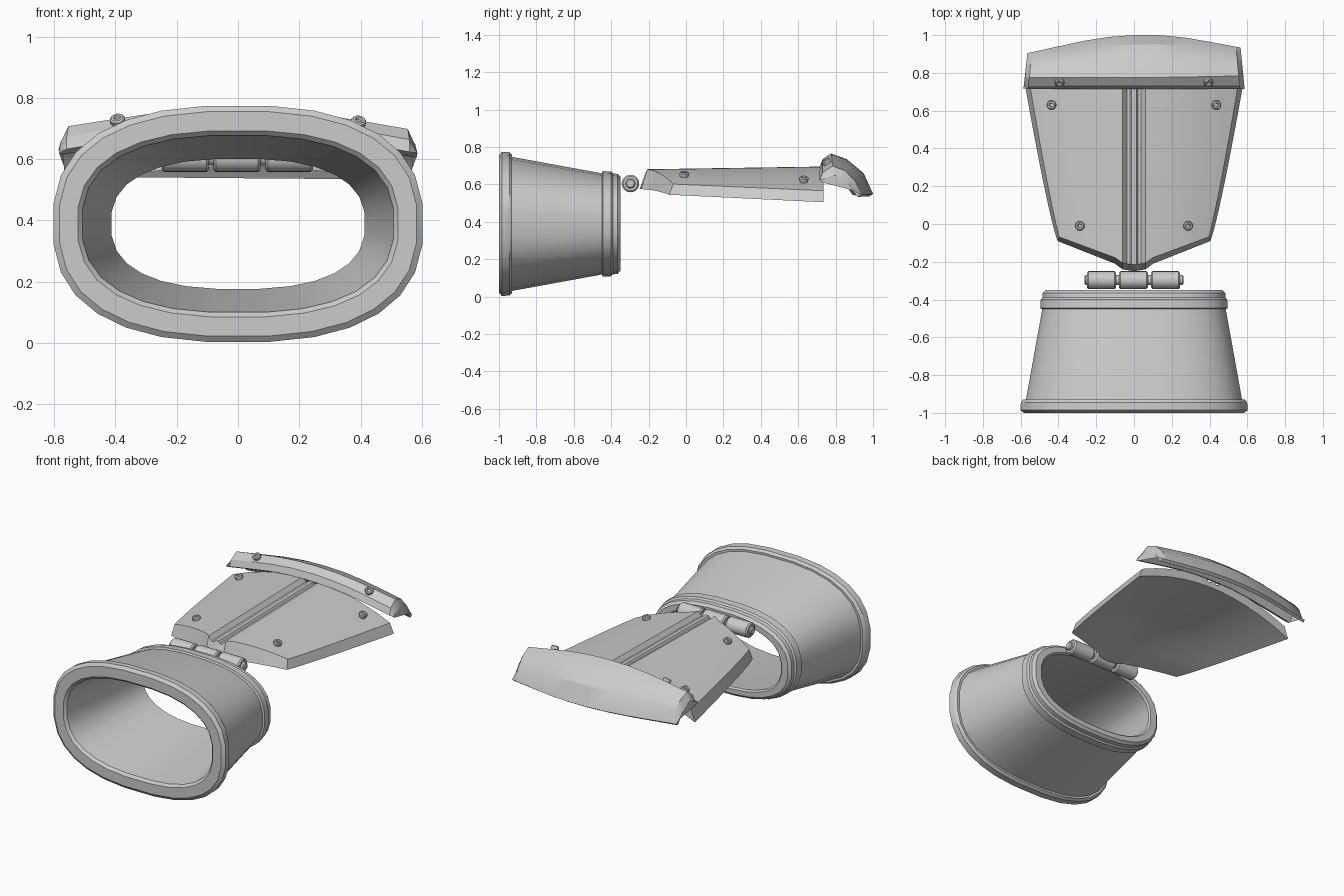
import bpy, bmesh, math
from mathutils import Vector, Matrix

if "Cube" in bpy.data.objects:
    bpy.data.objects.remove(bpy.data.objects["Cube"])


def finish(name, bm, angle=30):
    bmesh.ops.recalc_face_normals(bm, faces=bm.faces)
    me = bpy.data.meshes.new(name)
    bm.to_mesh(me)
    bm.free()
    ob = bpy.data.objects.new(name, me)
    bpy.context.collection.objects.link(ob)
    bpy.ops.object.select_all(action='DESELECT')
    ob.select_set(True)
    bpy.context.view_layer.objects.active = ob
    bpy.ops.object.shade_smooth_by_angle(angle=math.radians(angle))
    return ob


def loft(name, rings, wrap=False, angle=30):
    """Skin closed rings; either wrap round to the first ring or cap both ends."""
    bm = bmesh.new()
    vs = [[bm.verts.new(p) for p in r] for r in rings]
    n, m = len(rings), len(rings[0])
    for i in range(n if wrap else n - 1):
        a, b = vs[i], vs[(i + 1) % n]
        for j in range(m):
            k = (j + 1) % m
            bm.faces.new((a[j], a[k], b[k], b[j]))
    if not wrap:
        bm.faces.new(vs[0])
        bm.faces.new(vs[-1])
    return finish(name, bm, angle)


def lathe(name, profile, matrix, sides=20):
    """Spin (radius, height) points about local z."""
    rings = [[matrix @ Vector((r * math.cos(2 * math.pi * i / sides),
                               r * math.sin(2 * math.pi * i / sides), h))
              for i in range(sides)] for r, h in profile]
    return loft(name, rings)


# Wrist cuff: hollow rounded tube with a heavy rim in front and a band behind
def oval(y, a, b, sides=28, e=0.8):
    pts = []
    for i in range(sides):
        t = 2 * math.pi * (i + 0.5) / sides
        c, s = math.cos(t), math.sin(t)
        pts.append((math.copysign(abs(c) ** e, c) * a, y,
                    0.389 + math.copysign(abs(s) ** e, s) * b))
    return pts


cuff_profile = [(-0.985, .51, .29), (-1, .525, .305), (-1, .585, .368), (-.985, .605, .387),
                (-.945, .602, .385), (-.93, .59, .372), (-.93, .575, .36), (-.45, .488, .272),
                (-.445, .499, .284), (-.40, .496, .281), (-.39, .486, .271), (-.365, .486, .268),
                (-.35, .47, .252), (-.35, .425, .222), (-.36, .415, .213)]
loft("wrist_cuff", [oval(*p) for p in cuff_profile], wrap=True, angle=35)

# Hinge: three knuckles on a pin
along_x = Matrix.Rotation(math.pi / 2, 4, 'Y')
for i, cx in enumerate((-.172, -.003, .167)):
    h, r, b = .077, .047, .008
    lathe(f"hinge_knuckle_{i + 1}", [(r - b, -h), (r, b - h), (r, h - b), (r - b, h)],
          Matrix.Translation((cx, -.297, .605)) @ along_x)
lathe("hinge_pin", [(.02, -.262), (.026, -.256), (.026, .256), (.02, .262)],
      Matrix.Translation((0, -.297, .605)) @ along_x)


# Back-of-hand plate: arched tapering shell with a grooved spine
def plate_xy(u, v):
    x = u * (.405 + .172 * v ** .85)
    back = -.25 + .16 * abs(u)
    return x, back + (.735 - back) * v


def top_z(u, v):
    return .68 + .015 * v - (.072 + .05 * v) * u * u


def under_z(u, v):
    mid = .575 + .06 * min(1, v * 2.5)
    return mid - (mid - .545 + .04 * v) * u * u


half = [(0.012, -.012), (.02, -.026), (.038, -.026), (.06, 0),
        (.25, 0), (.42, 0), (.6, 0), (.8, 0), (1, 0)]
cols = [(-u, d) for u, d in reversed(half)] + half
rows = [0, .08, .2, .35, .5, .65, .8, .92, 1]
bm = bmesh.new()
top, under = [], []
for v in rows:
    tr, ur = [], []
    for u, drop in cols:
        groove = abs(u) < .1
        tv = .035 + .965 * v
        x, y = plate_xy(u * .955, tv)
        xb, yb = plate_xy(u, v)
        if groove:
            x = xb = u
        tr.append(bm.verts.new((x, y, top_z(0 if groove else u, tv) + drop - .012 * x)))
        ur.append(bm.verts.new((xb, yb, under_z(u, v))))
    top.append(tr)
    under.append(ur)
nr, nc = len(rows), len(cols)
for g in (top, under):
    for i in range(nr - 1):
        for j in range(nc - 1):
            bm.faces.new((g[i][j], g[i][j + 1], g[i + 1][j + 1], g[i + 1][j]))
for i in (0, nr - 1):
    for j in range(nc - 1):
        bm.faces.new((top[i][j], top[i][j + 1], under[i][j + 1], under[i][j]))
for j in (0, nc - 1):
    for i in range(nr - 1):
        bm.faces.new((top[i][j], top[i + 1][j], under[i + 1][j], under[i][j]))
finish("hand_plate", bm, 22)

# Knuckle guard: bent strip, blended from a centre section to an end section
mid = [(.715, .695), (.73, .735), (.775, .765), (.86, .735), (.95, .66), (1.0, .55),
       (.98, .538), (.93, .62), (.85, .69), (.785, .715), (.745, .68)]
end = [(.715, .625), (.73, .665), (.78, .70), (.84, .675), (.89, .62), (.92, .55),
       (.905, .538), (.87, .585), (.83, .63), (.785, .655), (.745, .61)]
stations = [(.585, 1.0, .05), (.56, .95, 0), (.42, .6, 0), (.28, .27, 0), (.14, .06, 0)]
stations = [(-x, w, d) for x, w, d in stations] + [(0, 0, 0)] + stations[::-1]
rings = []
for x, w, d in stations:
    ring = []
    for k, (m, e) in enumerate(zip(mid, end)):
        y = m[0] + (e[0] - m[0]) * w
        z = m[1] + (e[1] - m[1]) * w
        if 0 < k < 5:
            z -= d
        front = (y - .72) / .28
        ring.append((x * (1 - .05 * front), y + .035 * x * front, z - .008 * x))
    rings.append(ring)
loft("knuckle_guard", rings, angle=25)

# Rivets with a recessed centre, turned to the surface below them
rivet = [(.02, -.015), (.025, 0), (.025, .009), (.02, .015), (.012, .015), (.009, .006)]
spots = [("front", .435, .63, .63, (.33, 0, 1)), ("rear", .285, -.01, .654, (.25, 0, 1)),
         ("guard", .393, .752, .722, (.15, -.6, .8))]
for label, x, y, z, normal in spots:
    for side, s in (("right", 1), ("left", -1)):
        n = Vector((normal[0] * s, normal[1], normal[2]))
        turn = n.to_track_quat('Z', 'Y').to_matrix().to_4x4()
        lathe(f"{label}_rivet_{side}", rivet,
              Matrix.Translation((x * s, y, z - .008 * x * s)) @ turn, 12)
